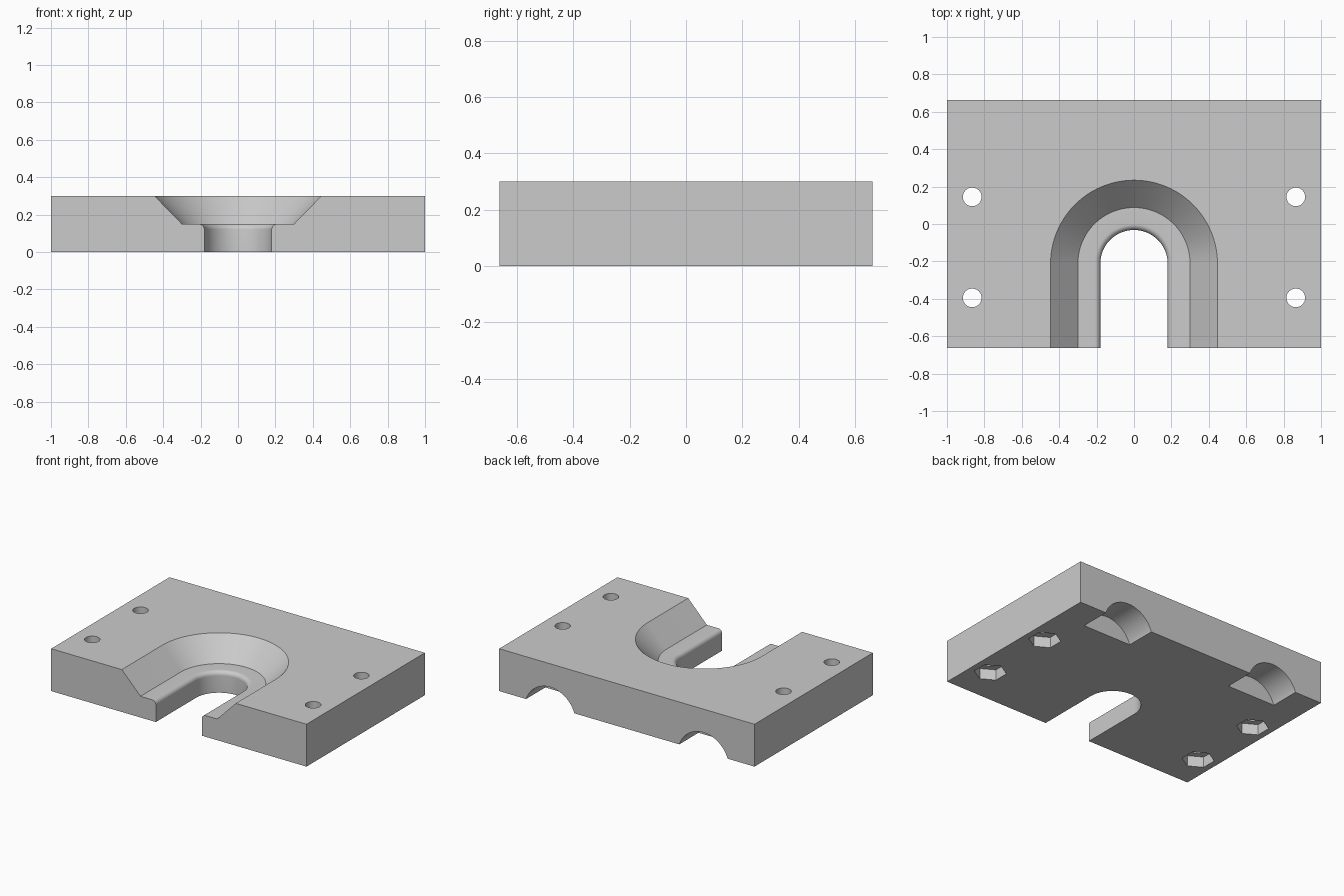
import bpy
import bmesh
from math import cos, sin, pi, radians
from mathutils import Matrix, Vector

default = bpy.data.objects.get("Cube")
if default:
    bpy.data.objects.remove(default, do_unlink=True)

# One grey material
grey = bpy.data.materials.new("plain grey")
grey.use_nodes = True
colour = (0.6, 0.6, 0.6, 1)
grey.diffuse_color = colour
grey.node_tree.nodes["Principled BSDF"].inputs["Base Color"].default_value = colour

HALF_DEPTH, HEIGHT = 0.662, 0.3


def make_object(name, bm):
    bmesh.ops.recalc_face_normals(bm, faces=bm.faces)
    mesh = bpy.data.meshes.new(name)
    bm.to_mesh(mesh)
    bm.free()
    mesh.materials.append(grey)
    obj = bpy.data.objects.new(name, mesh)
    bpy.context.collection.objects.link(obj)
    return obj


def prism(name, radius, length, sides, matrix):
    bm = bmesh.new()
    bmesh.ops.create_cone(bm, cap_ends=True, segments=sides, radius1=radius,
                          radius2=radius, depth=length, matrix=matrix)
    return make_object(name, bm)


def u_ring(bm, radius, z, steps=48):
    """Arch outline open to the front, with its round end facing the back."""
    centre, front = -0.212, -0.8
    pts = [(radius, front)]
    pts += [(radius * cos(pi * i / steps), centre + radius * sin(pi * i / steps))
            for i in range(steps + 1)]
    pts.append((-radius, front))
    return [bm.verts.new((x, y, z)) for x, y in pts]


# Plate
bm = bmesh.new()
bmesh.ops.create_cube(bm, size=1)
bmesh.ops.scale(bm, vec=(2, 2 * HALF_DEPTH, HEIGHT), verts=bm.verts)
bmesh.ops.translate(bm, vec=(0, 0, HEIGHT / 2), verts=bm.verts)
plate = make_object("mounting_plate", bm)

# Arched slot with rounded lip, flat ledge and sloped funnel
SLOT, LEDGE, FILLET = 0.18, 0.15, 0.03
profile = [(SLOT, -0.1)]
for i in range(9):
    a = pi / 2 * i / 8
    profile.append((SLOT + FILLET * (1 - cos(a)), LEDGE - FILLET * (1 - sin(a))))
profile += [(0.3, LEDGE), (0.495, 0.35)]
bm = bmesh.new()
rings = [u_ring(bm, r, z) for r, z in profile]
for low, high in zip(rings, rings[1:]):
    for i in range(len(low)):
        j = (i + 1) % len(low)
        bm.faces.new((low[i], low[j], high[j], high[i]))
bm.faces.new(rings[0])
bm.faces.new(rings[-1])
cutters = [make_object("slot_cutter", bm)]

# Screw holes with hexagonal nut pockets underneath
NUT_DEPTH = 0.075
for side in (-1, 1):
    for y in (0.145, -0.395):
        x = side * 0.865
        cutters.append(prism("screw_hole_cutter", 0.05, 1, 40,
                             Matrix.Translation((x, y, 0))))
        cutters.append(prism("nut_pocket_cutter", 0.104, 2 * NUT_DEPTH, 6,
                             Matrix.Translation((x, y, 0))))

    # Rounded notch under the back edge
    place = Matrix.Translation((side * 0.6, HALF_DEPTH, -0.065))
    cutters.append(prism("back_notch_cutter", 0.2, 0.43, 80,
                         place @ Matrix.Rotation(radians(90), 4, "X")))

# Cut everything out of the plate
bpy.ops.object.select_all(action="DESELECT")
bpy.context.view_layer.objects.active = plate
plate.select_set(True)
for cutter in cutters:
    cutter.hide_render = True
    mod = plate.modifiers.new("cut", "BOOLEAN")
    mod.operation = "DIFFERENCE"
    mod.solver = "EXACT"
    mod.object = cutter
    bpy.ops.object.modifier_apply(modifier=mod.name)
for cutter in cutters:
    bpy.data.objects.remove(cutter, do_unlink=True)

bpy.ops.object.shade_smooth_by_angle(angle=radians(30))
